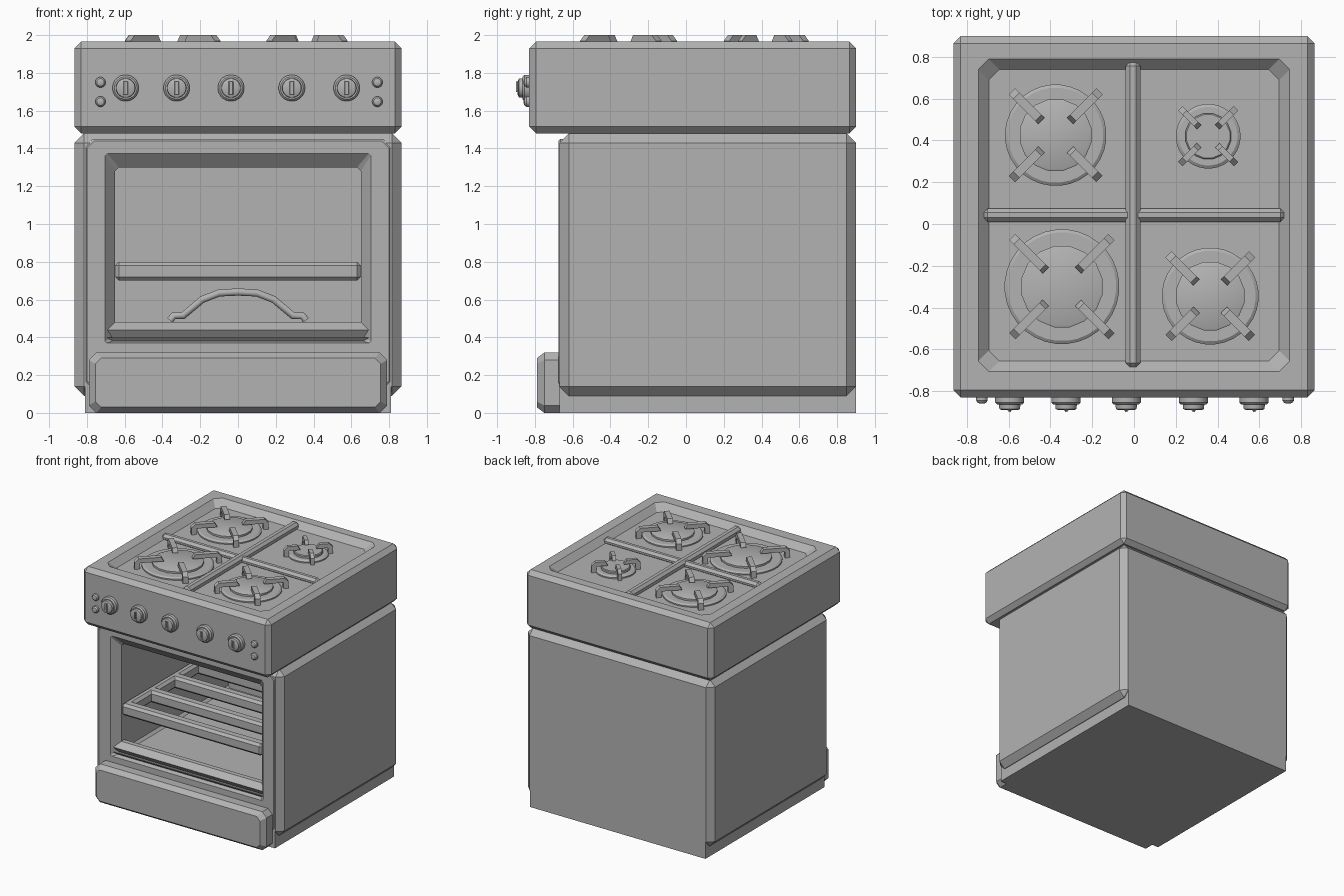
import bpy, bmesh, math
from mathutils import Matrix, Vector

if "Cube" in bpy.data.objects:
    bpy.data.objects.remove(bpy.data.objects["Cube"])

metal = bpy.data.materials.new("grey enamel")
metal.use_nodes = True
metal.diffuse_color = (0.45, 0.45, 0.45, 1)
metal.node_tree.nodes["Principled BSDF"].inputs["Base Color"].default_value = metal.diffuse_color


def finish(name, bm, smooth=True):
    bmesh.ops.recalc_face_normals(bm, faces=bm.faces)
    mesh = bpy.data.meshes.new(name)
    bm.to_mesh(mesh)
    bm.free()
    mesh.materials.append(metal)
    obj = bpy.data.objects.new(name, mesh)
    bpy.context.collection.objects.link(obj)
    activate(obj)
    if smooth:
        bpy.ops.object.shade_smooth_by_angle(angle=math.radians(30))
    return obj


def activate(obj):
    bpy.ops.object.select_all(action="DESELECT")
    obj.select_set(True)
    bpy.context.view_layer.objects.active = obj


def box(name, x, y, z, bevel=0.0):
    """Box from (min, max) ranges with chamfered edges."""
    bm = bmesh.new()
    bmesh.ops.create_cube(bm, size=1)
    for v in bm.verts:
        v.co = [r[0] + (c + 0.5) * (r[1] - r[0]) for c, r in zip(v.co, (x, y, z))]
    if bevel:
        bmesh.ops.bevel(bm, geom=bm.edges[:], offset=bevel, segments=1, affect="EDGES")
    return finish(name, bm, False)


def loft(name, rings, upright):
    """Join chamfered rectangles (depth, half width, low, high, corner)."""
    bm = bmesh.new()
    loops = []
    for d, w, a, b, c in rings:
        pts = [(w, a + c), (w, b - c), (w - c, b), (c - w, b),
               (-w, b - c), (-w, a + c), (c - w, a), (w - c, a)]
        loops.append([bm.verts.new((u, v, d) if upright else (u, d, v)) for u, v in pts])
    for p, q in zip(loops, loops[1:]):
        for i in range(8):
            j = (i + 1) % 8
            bm.faces.new((p[i], p[j], q[j], q[i]))
    bm.faces.new(loops[0])
    bm.faces.new(loops[-1])
    return finish(name, bm, False)


def cut(obj, cutter):
    mod = obj.modifiers.new("cut", "BOOLEAN")
    mod.operation, mod.solver, mod.object = "DIFFERENCE", "EXACT", cutter
    activate(obj)
    bpy.ops.object.modifier_apply(modifier=mod.name)
    bpy.data.objects.remove(cutter)


def turned(name, profile, at, sides, facing_front=False):
    """Solid of revolution from (radius, height) points."""
    bm = bmesh.new()
    loops = []
    for r, h in profile:
        loops.append([bm.verts.new((r * math.cos(t), r * math.sin(t), h))
                      for t in (math.tau * (i + 0.5) / sides for i in range(sides))])
    for p, q in zip(loops, loops[1:]):
        for i in range(sides):
            j = (i + 1) % sides
            bm.faces.new((p[i], p[j], q[j], q[i]))
    bm.faces.new(loops[0])
    bm.faces.new(loops[-1])
    if facing_front:
        bm.transform(Matrix.Rotation(math.pi / 2, 4, "X"))
    bm.transform(Matrix.Translation(at))
    return finish(name, bm)


# Cabinet with oven cavity
cabinet = box("cabinet", (-0.865, 0.865), (-0.67, 0.9), (0.09, 1.48), 0.05)
cut(cabinet, loft("cavity_cutter", [(-0.72, 0.75, 0.36, 1.42, 0.01), (-0.67, 0.70, 0.37, 1.37, 0.01),
                                    (-0.61, 0.65, 0.39, 1.30, 0.02), (0.8, 0.65, 0.39, 1.30, 0.02)], False))
base = box("base", (-0.81, 0.81), (-0.67, 0.9), (0, 0.14))

# Thin door frame around the opening
door = loft("door_frame", [(-0.60, 0.81, 0.12, 1.45, 0.04), (-0.665, 0.81, 0.12, 1.45, 0.04),
                           (-0.675, 0.80, 0.13, 1.44, 0.04)], False)
cut(door, loft("door_cutter", [(-0.72, 0.742, 0.36, 1.412, 0.01), (-0.675, 0.704, 0.37, 1.374, 0.01),
                               (-0.61, 0.65, 0.39, 1.30, 0.02), (-0.5, 0.65, 0.39, 1.30, 0.02)], False))

# Oven sill and bottom drawer
loft("oven_sill", [(-0.57, 0.66, 0.38, 0.48, 0.01), (-0.61, 0.68, 0.38, 0.48, 0.01),
                   (-0.66, 0.70, 0.40, 0.44, 0.005), (-0.63, 0.70, 0.37, 0.40, 0.005)], False)
loft("drawer", [(-0.67, 0.79, 0, 0.32, 0.04), (-0.75, 0.79, 0, 0.32, 0.04),
                (-0.79, 0.755, 0.03, 0.29, 0.03)], False)

# Oven rack: frame and cross bars
for s in (-1, 1):
    box("rack_side", sorted((s * 0.65, s * 0.58)), (-0.62, 0.78), (0.70, 0.80), 0.02)
for i in range(5):
    y = -0.62 + i * 0.31
    box("rack_bar", (-0.645, 0.645), (y, y + 0.09), (0.70, 0.80), 0.02)

# Arched burner pipe at the rear of the oven
half = [(-0.36, 0.49), (-0.34, 0.515), (-0.29, 0.515), (-0.19, 0.60), (-0.10, 0.635), (0, 0.64)]
path = half + [(-x, z) for x, z in half[-2::-1]]
curve = bpy.data.curves.new("oven_pipe", "CURVE")
curve.dimensions, curve.bevel_depth, curve.bevel_resolution = "3D", 0.022, 1
spline = curve.splines.new("POLY")
spline.points.add(len(path) - 1)
for p, (x, z) in zip(spline.points, path):
    p.co = (x, 0.75, z, 1)
curve.use_fill_caps = True
curve.materials.append(metal)
bpy.context.collection.objects.link(bpy.data.objects.new("oven_pipe", curve))

# Cooktop with sunken tray and dividers
top = box("cooktop", (-0.865, 0.865), (-0.83, 0.9), (1.48, 1.965), 0.035)
cut(top, loft("tray_cutter", [(1.915, 0.695, -0.655, 0.74, 0.05), (1.965, 0.745, -0.705, 0.79, 0.05),
                              (2.0, 0.78, -0.74, 0.825, 0.05)], True))
box("divider_long", (-0.04, 0.03), (-0.685, 0.775), (1.90, 1.965), 0.02)
box("divider_cross", (-0.72, 0.72), (0.01, 0.075), (1.90, 1.955), 0.02)


def prong(at, radius, angle):
    """Bent pan support: a foot outside and an arm reaching inward."""
    r0, r1, w = 0.4 * radius, 1.22 * radius, 0.03 if radius < 0.2 else 0.042
    side = [(r0, 1.965), (r0 + 0.02, 2.0), (r1 - 0.03, 2.0), (r1, 1.97),
            (r1, 1.90), (r1 - 0.04, 1.90), (r1 - 0.04, 1.965)]
    bm = bmesh.new()
    face = bm.faces.new([bm.verts.new((r, -w / 2, z)) for r, z in side])
    grown = bmesh.ops.extrude_face_region(bm, geom=[face])["geom"]
    bmesh.ops.translate(bm, vec=(0, w, 0), verts=[g for g in grown if isinstance(g, bmesh.types.BMVert)])
    bm.transform(Matrix.Translation(at) @ Matrix.Rotation(angle, 4, "Z"))
    finish("pan_support", bm, False)


# Gas burners
for x, y, r in ((-0.375, 0.425, 0.243), (0.355, 0.42, 0.155), (-0.345, -0.30, 0.275), (0.365, -0.345, 0.232)):
    turned("burner_ring", [(r, 1.90), (r, 1.925), (r - 0.015, 1.935), (r * 0.8, 1.935)], (x, y, 0), 32)
    turned("burner_cap", [(r * 0.72, 1.92), (r * 0.72, 1.95), (r * 0.68, 1.955)], (x, y, 0), 16)
    for k in range(4):
        prong((x, y, 0), r, math.pi * (0.25 + 0.5 * k))

# Control knobs
for x in (-0.595, -0.325, -0.037, 0.285, 0.575):
    turned("knob", [(0.07, 0), (0.07, 0.025), (0.06, 0.035), (0.052, 0.035), (0.05, 0.055), (0.04, 0.06)],
           (x, -0.83, 1.72), 24, True)
    box("knob_grip", (x - 0.015, x + 0.015), (-0.893, -0.87), (1.68, 1.76), 0.006)
    box("knob_pointer", (x - 0.006, x + 0.006), (-0.90, -0.88), (1.70, 1.755))

# Small buttons at both ends of the panel
for x in (-0.728, 0.738):
    for z in (1.648, 1.75):
        turned("button", [(0.028, 0), (0.028, 0.015), (0.02, 0.026), (0.008, 0.03)], (x, -0.83, z), 16, True)
